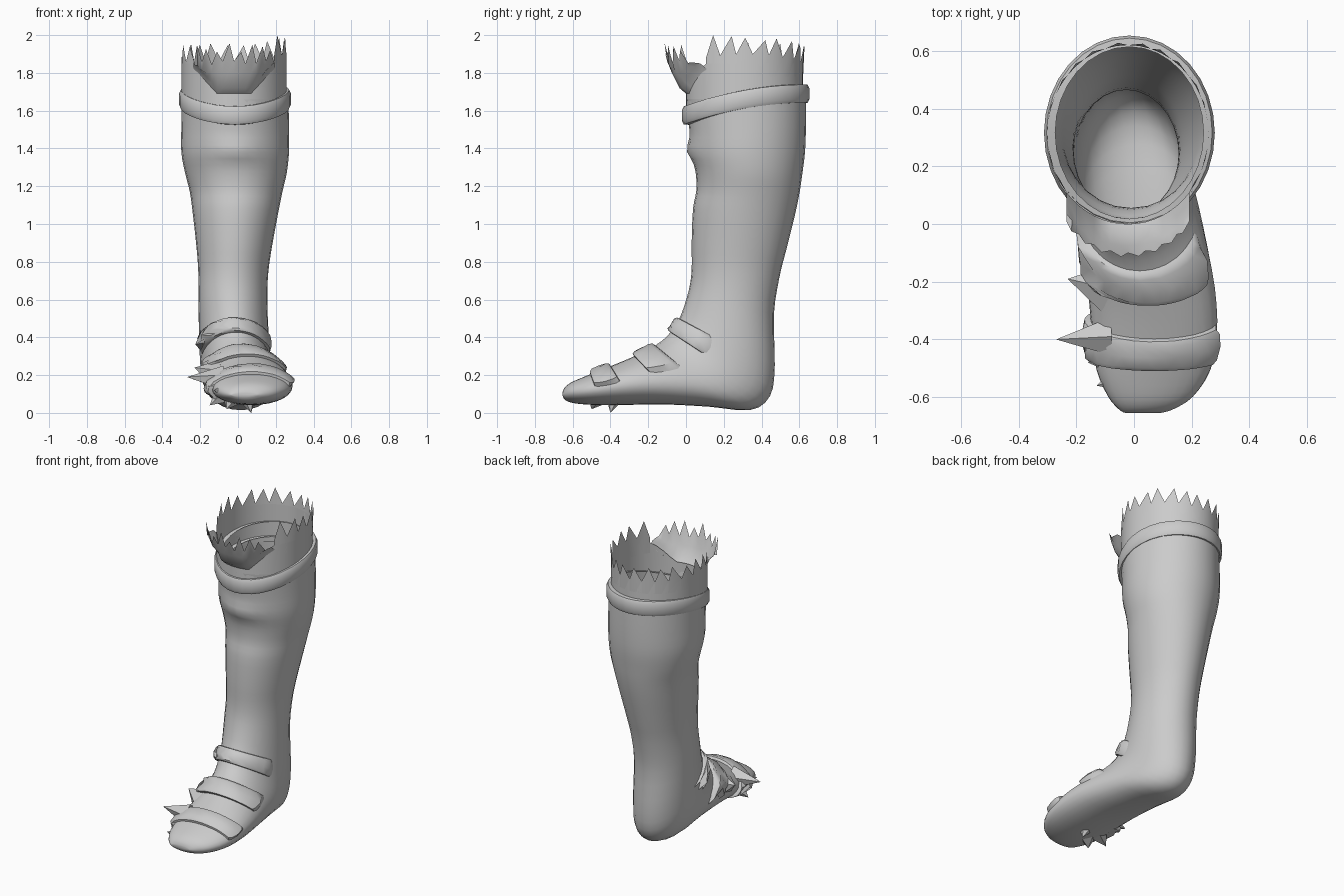
import bpy, bmesh, math, random
from mathutils import Vector

random.seed(4)
if "Cube" in bpy.data.objects:
    bpy.data.objects.remove(bpy.data.objects["Cube"])

grey = bpy.data.materials.new("plain grey")
grey.use_nodes = True
color = (0.6, 0.6, 0.6, 1)
grey.diffuse_color = color
grey.node_tree.nodes["Principled BSDF"].inputs["Base Color"].default_value = color

# Cross-sections from shaft top to toe: front y, z, back y, z, right x, left x
SECTIONS = [
    (0, 1.66, .635, 1.68, -.298, .267),
    (.018, 1.5, .635, 1.52, -.3, .27),
    (.025, 1.38, .63, 1.38, -.3, .27),
    (.05, 1.28, .615, 1.26, -.28, .258),
    (.055, 1.18, .6, 1.16, -.255, .235),
    (.037, 1.08, .575, 1.04, -.24, .213),
    (.03, .9, .53, .86, -.22, .18),
    (.03, .76, .495, .72, -.21, .16),
    (.015, .65, .465, .52, -.21, .155),
    (-.03, .51, .47, .25, -.205, .165),
    (-.08, .43, .445, .09, -.2, .178),
    (-.13, .38, .34, .015, -.19, .205),
    (-.21, .33, .12, .033, -.175, .245),
    (-.32, .28, -.12, .045, -.16, .28),
    (-.43, .235, -.33, .042, -.145, .288),
    (-.53, .195, -.48, .042, -.13, .265),
    (-.61, .16, -.585, .05, -.09, .205),
    (-.645, .13, -.635, .065, -.055, .14),
    (-.655, .105, -.652, .085, -.035, .1),
]
LAST = len(SECTIONS) - 1


def section(t):
    """Smoothly interpolated cross-section."""
    i = min(int(t), LAST - 1)
    f = t - i
    p, q, r, s = (SECTIONS[max(0, min(LAST, i + k))] for k in (-1, 0, 1, 2))
    return [b + f * (c - a) / 2 + f * f * (a - 2.5 * b + 2 * c - d / 2)
            + f ** 3 * (1.5 * (b - c) + (d - a) / 2) for a, b, c, d in zip(p, q, r, s)]


def surface(t, angle, lift=0):
    """Point on the boot; angle zero is the front or top."""
    ay, az, by, bz, x0, x1 = section(t)
    front, back = Vector((0, ay, az)), Vector((0, by, bz))
    mid = (front + back) / 2 + Vector(((x0 + x1) / 2, 0, 0))
    arm = (front - back) / 2 * math.cos(angle)
    arm.x = (x1 - x0) / 2 * math.sin(angle)
    return mid + arm + arm.normalized() * lift


def boot_point(t, angle):
    """Surface with a soft shin ridge below the band."""
    p = surface(t, angle)
    p.y -= .02 * math.exp(-((t - 1.9) / .4) ** 2) * max(0, math.cos(angle)) ** 12
    return p


def finish(bm, name, sharp=40):
    bmesh.ops.recalc_face_normals(bm, faces=bm.faces)
    mesh = bpy.data.meshes.new(name)
    bm.to_mesh(mesh)
    bm.free()
    mesh.materials.append(grey)
    ob = bpy.data.objects.new(name, mesh)
    bpy.context.collection.objects.link(ob)
    bpy.ops.object.select_all(action="DESELECT")
    ob.select_set(True)
    bpy.context.view_layer.objects.active = ob
    bpy.ops.object.shade_smooth_by_angle(angle=math.radians(sharp))


def skin(name, rows, closed=True, cap=False, sharp=40):
    """Join rows of points with quads."""
    bm = bmesh.new()
    rows = [[bm.verts.new(p) for p in row] for row in rows]
    n = len(rows[0])
    for a, b in zip(rows, rows[1:]):
        for i in range(n if closed else n - 1):
            j = (i + 1) % n
            bm.faces.new((a[i], a[j], b[j], b[i]))
    if cap:
        bm.faces.new(rows[-1])
    finish(bm, name, sharp)


def turn(n):
    return [math.tau * i / n for i in range(n)]


# Shaft and foot in one skin, open at the top
STEPS = 3
skin("boot_body", [[boot_point(i / STEPS, a) for a in turn(28)]
                   for i in range(LAST * STEPS + 1)], cap=True, sharp=60)


# Cuff: a plain ring, ragged upper wall and flared front tongue
def cuff_point(a, z, out=0):
    return Vector((-.021 + .279 * math.sin(a), .31 - .31 * math.cos(a) - out, z))


def cuff_edge(a):
    side = abs(math.sin(a)) * .28
    if math.cos(a) < 0 or side > .21:
        return 1.85
    return 1.72 + .13 * max(0, (side - .09) / .12)


ring = turn(44)
skin("cuff_ring", [[cuff_point(a, 1.6) for a in ring],
                   [cuff_point(a, cuff_edge(a)) for a in ring]])

wall = ring[6:39]
teeth = []
for i, a in enumerate(wall):
    valley = 1.86 + .04 * max(0, math.sin(a)) ** 2
    tip = valley + random.uniform(.07, .1)
    lean = random.uniform(-.05, .05)
    teeth.append(cuff_point(a + lean, tip, -.01) if i % 2 else cuff_point(a, valley))
teeth[1].z = 2
skin("ragged_wall", [[cuff_point(a, 1.78) for a in wall], teeth], closed=False)

tongue = [math.radians(50) * (i / 8 - 1) for i in range(17)]
tongue_top = [cuff_point(a + random.uniform(-.03, .03), random.uniform(1.91, 1.96), .115)
              if i % 2 else cuff_point(a, random.uniform(1.84, 1.87), .1)
              for i, a in enumerate(tongue)]
skin("front_tongue", [[cuff_point(a, cuff_edge(a) - .03) for a in tongue],
                      [cuff_point(a, cuff_edge(a), .035) for a in tongue],
                      [cuff_point(a, max(1.8, cuff_edge(a) + .005), .075) for a in tongue],
                      tongue_top], closed=False)


# Tilted band below the cuff
def band_point(a, dz, lift):
    z = 1.69 - .115 * ((1 + math.cos(a)) / 2) ** 2 + dz
    return Vector((-.016 + (.277 + lift) * math.sin(a),
                   .316 - (.318 + lift) * math.cos(a), z))


profile = [(-.05, -.02), (-.048, .01), (-.03, .019), (.03, .019), (.048, .01), (.05, -.02)]
skin("top_band", [[band_point(a, dz, h) for a in turn(32)] for dz, h in profile])

# Three padded straps over the foot, torn on the right side
ACROSS = [(0, -.01), (.02, .6), (.15, .9), (.5, 1), (.85, .9), (.98, .6), (1, -.01)]
for name, t0, t1, reach, wrap in (("ankle_strap", 9.1, 10.05, 74, 75),
                                  ("instep_strap", 11.45, 12.6, 74, 85),
                                  ("toe_strap", 13.7, 14.75, 82, 125)):
    rows = []
    for u, h in ACROSS:
        end = math.radians(reach - 6 * abs(2 * u - 1) ** 4)
        start = -math.radians(wrap + random.uniform(-12, 12))
        row = []
        for k in range(19):
            v = k / 18
            pad = 0 if k in (0, 18) else .027 + random.uniform(-.003, .003)
            if 0 < k < 5:
                pad += random.uniform(-.01, .015)
            row.append(surface(t0 + (t1 - t0) * u, start + (end - start) * v, h * pad))
        rows.append(row)
    skin(name, rows, closed=False)

# Crumpled strap ends and scraps under the sole
SCRAPS = [((-.08, -.39, .18), (-.27, -.4, .19), .07),
          ((-.1, -.22, .2), (-.23, -.19, .24), .09),
          ((-.04, -.47, .13), (-.16, -.48, .14), .07),
          ((-.03, -.53, .11), (-.13, -.56, .12), .06),
          ((-.05, -.42, .12), (-.15, -.44, .04), .08),
          ((.05, -.38, .08), (.07, -.4, 0), .05),
          ((-.03, -.47, .08), (-.06, -.5, .02), .06)]
bm = bmesh.new()
for base, tip, radius in SCRAPS:
    base, tip = Vector(base), Vector(tip)
    axis = tip - base
    matrix = axis.to_track_quat("Z", "Y").to_matrix().to_4x4()
    matrix.translation = (base + tip) / 2
    bmesh.ops.create_cone(bm, cap_ends=True, segments=5, radius1=radius,
                          radius2=0, depth=axis.length, matrix=matrix)
finish(bm, "torn_strap_ends", 30)
